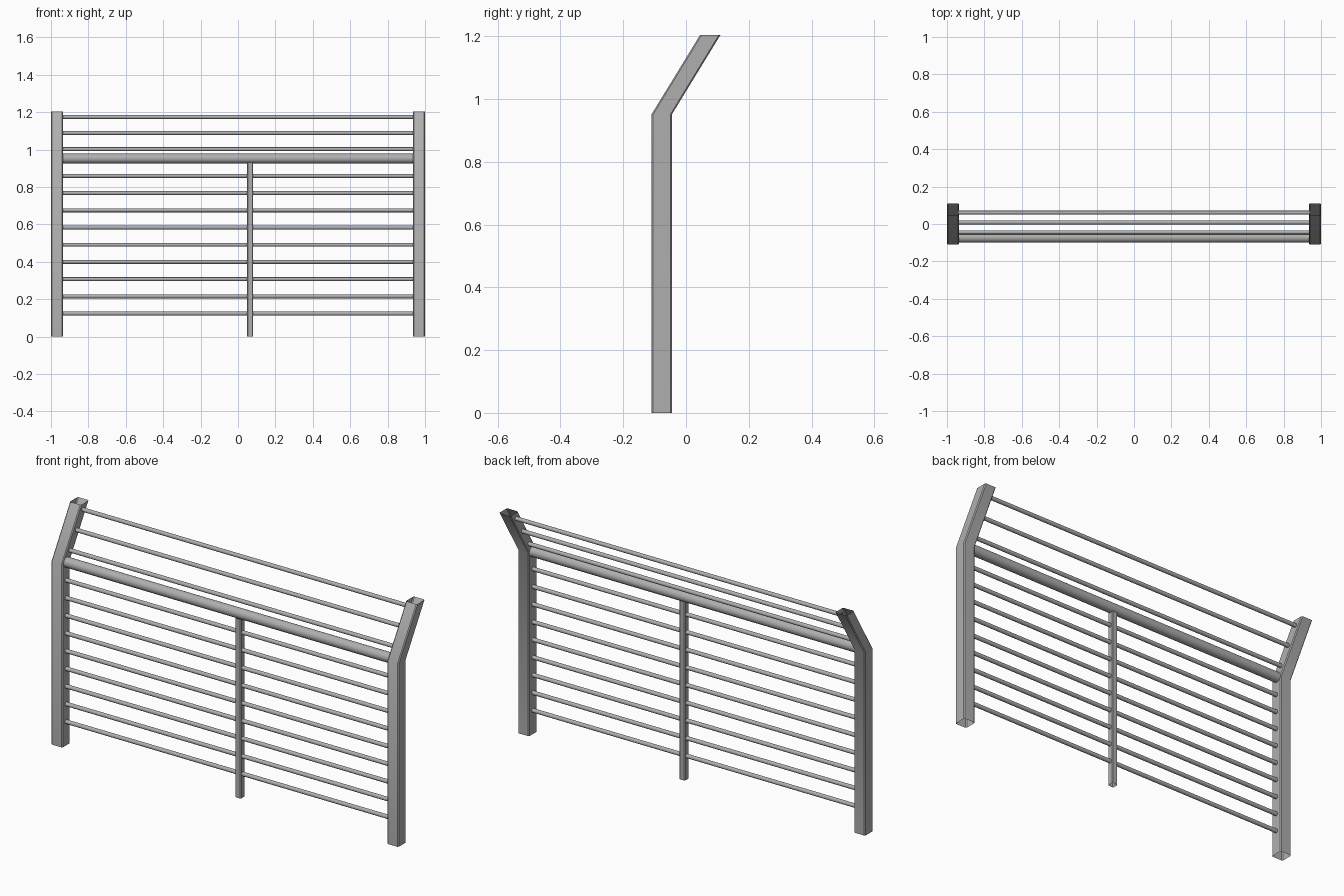
import bpy, bmesh
from math import cos, sin, pi
from mathutils import Vector

if "Cube" in bpy.data.objects:
    bpy.data.objects.remove(bpy.data.objects["Cube"])

# Dark grey metal shared by all parts
metal = bpy.data.materials.new("dark_metal")
metal.diffuse_color = (0.43, 0.43, 0.43, 1)
metal.use_nodes = True
metal.node_tree.nodes["Principled BSDF"].inputs["Base Color"].default_value = metal.diffuse_color


def loft(name, rings, angle=0.6):
    """Open-ended tube through a list of equally sized point rings."""
    bm = bmesh.new()
    loops = [[bm.verts.new(p) for p in ring] for ring in rings]
    for a, b in zip(loops, loops[1:]):
        n = len(a)
        for i in range(n):
            j = (i + 1) % n
            bm.faces.new((a[i], a[j], b[j], b[i]))
    bmesh.ops.recalc_face_normals(bm, faces=bm.faces)
    mesh = bpy.data.meshes.new(name)
    bm.to_mesh(mesh)
    bm.free()
    mesh.materials.append(metal)
    ob = bpy.data.objects.new(name, mesh)
    bpy.context.collection.objects.link(ob)
    bpy.ops.object.select_all(action='DESELECT')
    bpy.context.view_layer.objects.active = ob
    ob.select_set(True)
    bpy.ops.object.shade_smooth_by_angle(angle=angle)
    return ob


def square_ring(cx, cy, z, w, d, r):
    """Horizontal rectangle with chamfered corners."""
    pts = []
    for k, (sx, sy) in enumerate(((1, 1), (-1, 1), (-1, -1), (1, -1))):
        for s in (0, 1):
            a = (k + s) * pi / 2
            pts.append(Vector((cx + sx * (w / 2 - r) + r * cos(a),
                               cy + sy * (d / 2 - r) + r * sin(a), z)))
    return pts


def rod(name, y, z, r, sides, half=0.94):
    """Round bar spanning between the posts."""
    rings = [[Vector((x, y + r * cos(2 * pi * i / sides), z + r * sin(2 * pi * i / sides)))
              for i in range(sides)] for x in (-half, half)]
    return loft(name, rings)


Y = -0.077       # plane of the upright part
BEND = 0.952     # height where the posts lean back
TOP = 1.204
LEAN = 0.154     # backwards offset at the top

# Bent square-tube end posts
for side, sx in (("left", -1), ("right", 1)):
    loft(side + "_post", [square_ring(sx * 0.9675, y, z, 0.065, 0.065, 0.005)
                          for y, z in ((Y, 0), (Y, BEND), (Y + LEAN, TOP))])

# Slim square support under the rail
loft("middle_post", [square_ring(0.065, Y, z, 0.033, 0.033, 0.004) for z in (0, 0.932)])

# Thick round rail at the bend
rod("main_rail", Y + 0.004, BEND, 0.026, 32)

# Lower vertical-plane rods
for i in range(9):
    rod(f"lower_rod_{i + 1}", Y, 0.123 + i * 0.092, 0.0105, 16)

# Upper rods following the leaning part
for i, z in enumerate((1.002, 1.088, 1.174)):
    y = Y + LEAN * (z - BEND) / (TOP - BEND) + 0.002
    rod(f"upper_rod_{i + 1}", y, z, 0.0105, 16)
